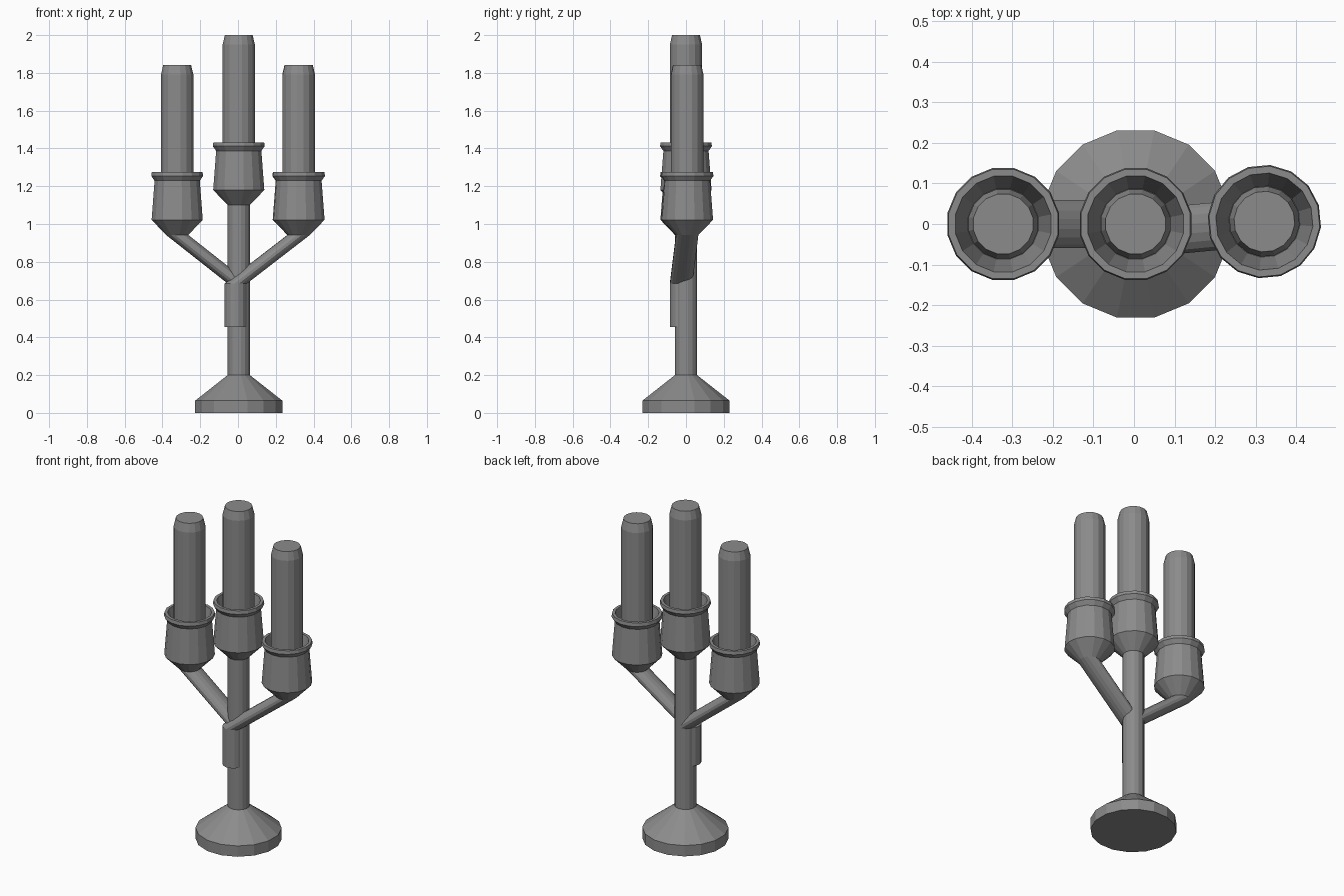
import bpy
import bmesh
from math import cos, sin, pi, atan2

if "Cube" in bpy.data.objects:
    bpy.data.objects.remove(bpy.data.objects["Cube"], do_unlink=True)

SIDES = 16
GREY = (0.26, 0.26, 0.26, 1)

metal = bpy.data.materials.new("plain grey")
metal.diffuse_color = GREY
metal.use_nodes = True
metal.node_tree.nodes["Principled BSDF"].inputs["Base Color"].default_value = GREY


def loft(name, rings, turn=0.0):
    """Join horizontal rings given as (x, y, z, radius) and cap both ends."""
    bm = bmesh.new()
    loops = []
    for x, y, z, r in rings:
        angles = [turn + (i + 0.5) * 2 * pi / SIDES for i in range(SIDES)]
        loops.append([bm.verts.new((x + r * cos(a), y + r * sin(a), z)) for a in angles])
    for low, high in zip(loops, loops[1:]):
        for i in range(SIDES):
            j = (i + 1) % SIDES
            bm.faces.new((low[i], low[j], high[j], high[i]))
    bm.faces.new(loops[0][::-1])
    bm.faces.new(loops[-1])
    mesh = bpy.data.meshes.new(name)
    bm.to_mesh(mesh)
    bm.free()
    mesh.materials.append(metal)
    obj = bpy.data.objects.new(name, mesh)
    bpy.context.scene.collection.objects.link(obj)
    return obj


def lathe(name, x, y, z, profile, turn=0.0):
    return loft(name, [(x, y, z + h, r) for r, h in profile], turn)


# Profiles as (radius, height); the cup runs up the outside and down into the bowl
STEM_R = 0.06
CUP = [(STEM_R, 0), (0.138, 0.08), (0.122, 0.287), (0.14, 0.312),
       (0.137, 0.332), (0.12, 0.332), (0.088, 0.2)]
CANDLE = [(0.087, 0.19), (0.087, 0.85), (0.075, 0.9)]


def holder(side, x, y, z, turn=0.0):
    lathe(side + "_cup", x, y, z, CUP, turn)
    lathe(side + "_candle", x, y, z, CANDLE, turn)


# Foot and central stem
CX = 0.004
lathe("base", CX, 0, 0, [(0.235, 0), (0.235, 0.065), (STEM_R, 0.2)])
lathe("stem", CX, 0, 0.2, [(STEM_R, 0), (STEM_R, 0.9)])
holder("centre", CX, 0, 1.1)

# Side arms: short upright root, then a slanted tube up to the cup
ARMS = {
    "right": ((CX, 0), (-0.322, 0), 0.058),
    "left": ((-0.012, -0.026), (0.321, 0.006), STEM_R),
}
for side, ((rx, ry), (tx, ty), root_r) in ARMS.items():
    turn = atan2(ty - ry, tx - rx)
    loft(side + "_arm", [(rx, ry, 0.455, root_r), (rx, ry, 0.685, STEM_R),
                         (tx, ty, 0.942, STEM_R)], turn)
    holder(side, tx, ty, 0.942, turn)
